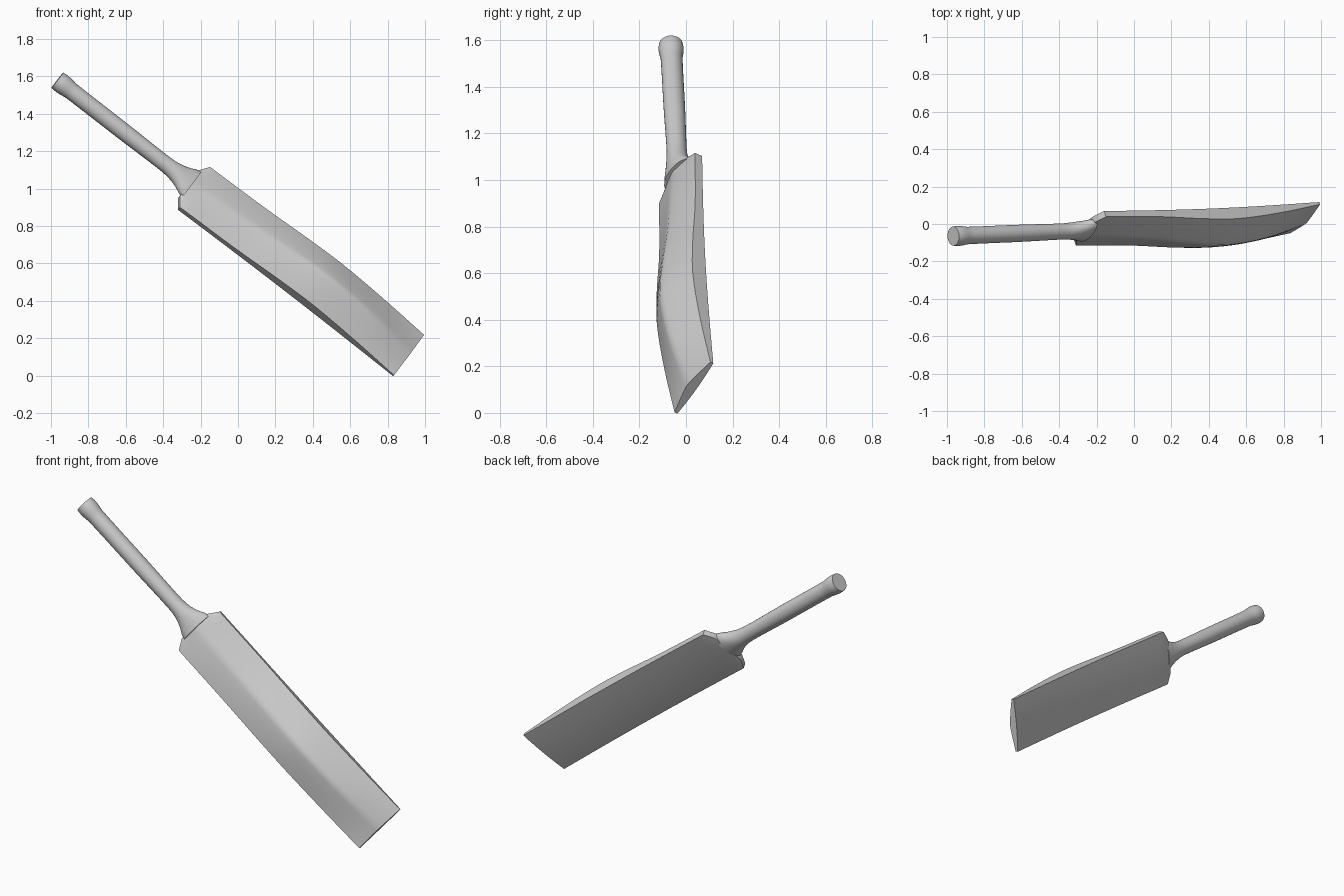
import bpy, bmesh, math
from mathutils import Vector

cube = bpy.data.objects.get("Cube")
if cube:
    bpy.data.objects.remove(cube, do_unlink=True)

mat = bpy.data.materials.new("pale grey")
mat.use_nodes = True
mat.diffuse_color = (0.6, 0.6, 0.6, 1)
mat.node_tree.nodes["Principled BSDF"].inputs["Base Color"].default_value = (0.6, 0.6, 0.6, 1)

# Frame of the bat: along the blade, across it, and out of the ridged face
shoulder = Vector((-0.241, -0.008, 0.995))
toe = Vector((0.91, 0.04, 0.105))
along = (toe - shoulder).normalized()
across = Vector((0.16, 0.157, 0.222))
across = (across - along * across.dot(along)).normalized()
out = across.cross(along) * -1
HALF = 0.155


def smooth_keys(keys, t):
    """Smooth curve through (position, value) keys."""
    if t <= keys[0][0]:
        return keys[0][1]
    for i in range(len(keys) - 1):
        (a, va), (b, vb) = keys[i], keys[i + 1]
        if t <= b:
            slope = []
            for j in (i, i + 1):
                p, q = keys[max(j - 1, 0)], keys[min(j + 1, len(keys) - 1)]
                slope.append((q[1] - p[1]) / (q[0] - p[0]) * (b - a))
            k = (t - a) / (b - a)
            return (va * (2*k**3 - 3*k**2 + 1) + slope[0] * (k**3 - 2*k**2 + k)
                    + vb * (3*k**2 - 2*k**3) + slope[1] * (k**3 - k**2))
    return keys[-1][1]


def loft(name, rings, angle):
    """Skin closed rings of points, with capped ends."""
    bm = bmesh.new()
    rows = [[bm.verts.new(p) for p in ring] for ring in rings]
    n = len(rows[0])
    for r, s in zip(rows, rows[1:]):
        for i in range(n):
            bm.faces.new((r[i], r[(i + 1) % n], s[(i + 1) % n], s[i]))
    bm.faces.new(rows[0])
    bm.faces.new(rows[-1])
    bmesh.ops.recalc_face_normals(bm, faces=bm.faces)
    mesh = bpy.data.meshes.new(name)
    bm.to_mesh(mesh)
    bm.free()
    mesh.materials.append(mat)
    obj = bpy.data.objects.new(name, mesh)
    bpy.context.collection.objects.link(obj)
    bpy.ops.object.select_all(action='DESELECT')
    obj.select_set(True)
    bpy.context.view_layer.objects.active = obj
    bpy.ops.object.shade_smooth_by_angle(angle=math.radians(angle))


# Blade: thick swelling edges and a rounded ridge that thins at the toe
edge_keys = [(0, 0.035), (0.25, 0.04), (0.45, 0.06), (0.6, 0.068), (0.8, 0.048), (1, 0.014)]
ridge_keys = [(0, 0.06), (0.25, 0.085), (0.45, 0.12), (0.6, 0.14), (0.8, 0.11), (1, 0.04)]


def blade_ring(t, half):
    edge, ridge = smooth_keys(edge_keys, t), smooth_keys(ridge_keys, t)
    base = shoulder.lerp(toe, t) + out * 0.012 * math.sin(math.pi * max(t, 0))
    steps = [i / 8 for i in range(-8, 9)]
    front = [base + across * u * half + out * (edge + (ridge - edge) * (1 - abs(u) ** 1.2))
             for u in steps]
    back = [base + across * u * half - out * 0.006 * (1 - u * u) for u in reversed(steps)]
    return front + back


rings = [blade_ring(-0.025, 0.098)] + [blade_ring(i / 32, HALF) for i in range(33)]
loft("blade", rings, 35)

# Handle: round grip with a thicker end, flaring to an oval collar on the blade
grip_end = Vector((-0.966, -0.065, 1.58))
collar_end = Vector((-0.247, -0.034, 1.022))
wide_keys = [(0, 0.051), (0.03, 0.054), (0.07, 0.051), (0.1, 0.047), (0.5, 0.046),
             (0.8, 0.044), (0.87, 0.05), (0.93, 0.068), (0.97, 0.088), (1, 0.095)]
deep_keys = [(0, 0.051), (0.03, 0.054), (0.07, 0.051), (0.1, 0.047), (0.5, 0.046),
             (0.8, 0.043), (0.9, 0.045), (1, 0.042)]
rings = []
for i in range(51):
    t = i / 50
    centre = grip_end.lerp(collar_end, t)
    wide, deep = smooth_keys(wide_keys, t), smooth_keys(deep_keys, t)
    rings.append([centre + across * wide * math.cos(a) + out * deep * math.sin(a)
                  for a in (math.tau * k / 32 for k in range(32))])
loft("handle", rings, 40)
